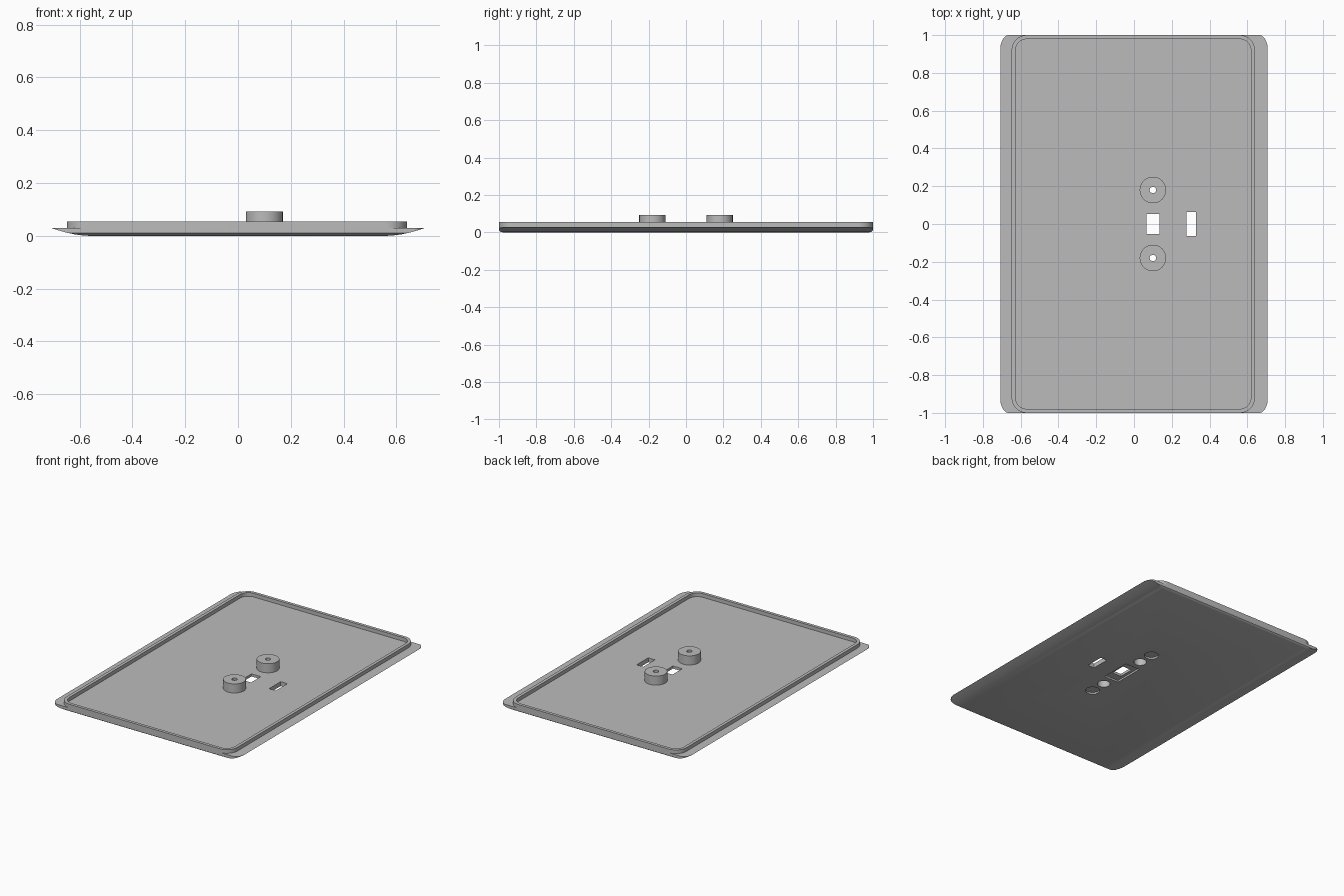
import bpy, bmesh, math

if "Cube" in bpy.data.objects:
    bpy.data.objects.remove(bpy.data.objects["Cube"])

grey = bpy.data.materials.new("plain grey")
grey.diffuse_color = (0.5, 0.5, 0.5, 1)
grey.use_nodes = True
grey.node_tree.nodes["Principled BSDF"].inputs["Base Color"].default_value = grey.diffuse_color


def make(name, bm):
    bmesh.ops.recalc_face_normals(bm, faces=bm.faces)
    me = bpy.data.meshes.new(name)
    bm.to_mesh(me)
    bm.free()
    me.materials.append(grey)
    ob = bpy.data.objects.new(name, me)
    bpy.context.collection.objects.link(ob)
    return ob


def smooth(ob, angle=25):
    bpy.ops.object.select_all(action='DESELECT')
    ob.select_set(True)
    bpy.context.view_layer.objects.active = ob
    bpy.ops.object.shade_smooth_by_angle(angle=math.radians(angle))


def outline(hx, hy, rx, ry, cx=0.0, n=10):
    """Rounded rectangle with elliptical corners."""
    pts = []
    for q, (sx, sy) in enumerate([(1, 1), (-1, 1), (-1, -1), (1, -1)]):
        for i in range(n + 1):
            a = (q + i / n) * math.pi / 2
            pts.append((cx + sx * (hx - rx) + rx * math.cos(a),
                        sy * (hy - ry) + ry * math.sin(a)))
    return pts


def bridge(bm, a, b):
    for i in range(len(a)):
        j = (i + 1) % len(a)
        bm.faces.new((a[i], a[j], b[j], b[i]))


def ring(bm, pts, z):
    return [bm.verts.new((x, y, z)) for x, y in pts]


def loft(name, layers):
    """Closed solid through a stack of (outline, z) layers."""
    bm = bmesh.new()
    rings = [ring(bm, p, z) for p, z in layers]
    for a, b in zip(rings, rings[1:]):
        bridge(bm, a, b)
    bm.faces.new(rings[0])
    bm.faces.new(rings[-1])
    return make(name, bm)


def box_cutter(x, y, sx, sy, z0, z1):
    pts = [(x + a * sx / 2, y + b * sy / 2) for a, b in [(1, 1), (-1, 1), (-1, -1), (1, -1)]]
    return loft("cutter", [(pts, z0), (pts, z1)])


def round_cutter(x, y, r, z0, z1, n=32):
    pts = [(x + r * math.cos(2 * math.pi * i / n), y + r * math.sin(2 * math.pi * i / n))
           for i in range(n)]
    return loft("cutter", [(pts, z0), (pts, z1)])


def boolean(ob, tool, op):
    mod = ob.modifiers.new("cut", 'BOOLEAN')
    mod.operation, mod.solver, mod.object = op, 'EXACT', tool
    bpy.ops.object.select_all(action='DESELECT')
    ob.select_set(True)
    bpy.context.view_layer.objects.active = ob
    bpy.ops.object.modifier_apply(modifier=mod.name)
    bpy.data.objects.remove(tool)


FLOOR = 0.03
HOLE_X = 0.10

# Base plate: flat underside sweeping up to thin wings along both long sides
half = [(0.56, 0), (0.59, 0.002), (0.62, 0.006), (0.65, 0.0125), (0.68, 0.021), (0.707, FLOOR)]
section = half + [(-x, z) for x, z in reversed(half)]
bm = bmesh.new()
ends = [[bm.verts.new((x, y, z)) for x, z in section] for y in (-1.1, 1.1)]
bridge(bm, *ends)
for e in ends:
    bm.faces.new(e)
base = make("base_plate", bm)

# Rounded corners and softened lower end edges
trim = loft("trim", [(outline(0.71, hy, 0.045, 0.09), z) for hy, z in
                     [(0.975, -0.01), (0.978, 0.0), (0.99, 0.003), (1.0, 0.01), (1.0, 0.1)]])
boolean(base, trim, 'INTERSECT')

# Through slots, recess around the middle slot, counterbores and shallow blind holes
boolean(base, box_cutter(HOLE_X, 0, 0.07, 0.105, -0.05, 0.1), 'DIFFERENCE')
boolean(base, box_cutter(0.303, 0, 0.05, 0.125, -0.05, 0.1), 'DIFFERENCE')
boolean(base, box_cutter(HOLE_X, 0, 0.11, 0.21, -0.05, 0.012), 'DIFFERENCE')
for s in (-1, 1):
    boolean(base, round_cutter(HOLE_X, s * 0.18, 0.04, -0.05, 0.1), 'DIFFERENCE')
    boolean(base, round_cutter(HOLE_X, s * 0.29, 0.045, -0.05, 0.012), 'DIFFERENCE')
smooth(base)

# Raised lip around the floor
bm = bmesh.new()
outer, inner = outline(0.644, 1.0, 0.08, 0.08, -0.004), outline(0.623, 0.979, 0.06, 0.06, -0.004)
rings = [ring(bm, p, z) for p, z in
         [(outer, FLOOR), (outer, 0.055), (inner, 0.055), (inner, FLOOR)]]
for a, b in zip(rings, rings[1:]):
    bridge(bm, a, b)
bridge(bm, rings[-1], rings[0])
smooth(make("raised_lip", bm))

# Screw posts, hollow from below with a small hole through the top
profile = [(0.04, FLOOR), (0.04, 0.072), (0.017, 0.072), (0.017, 0.092), (0.07, 0.092), (0.07, FLOOR)]
for name, y in (("front_screw_post", -0.18), ("back_screw_post", 0.18)):
    bm = bmesh.new()
    n = 32
    rings = [ring(bm, [(HOLE_X + r * math.cos(2 * math.pi * i / n),
                        y + r * math.sin(2 * math.pi * i / n)) for i in range(n)], z)
             for r, z in profile]
    for a, b in zip(rings, rings[1:] + rings[:1]):
        bridge(bm, a, b)
    smooth(make(name, bm))
